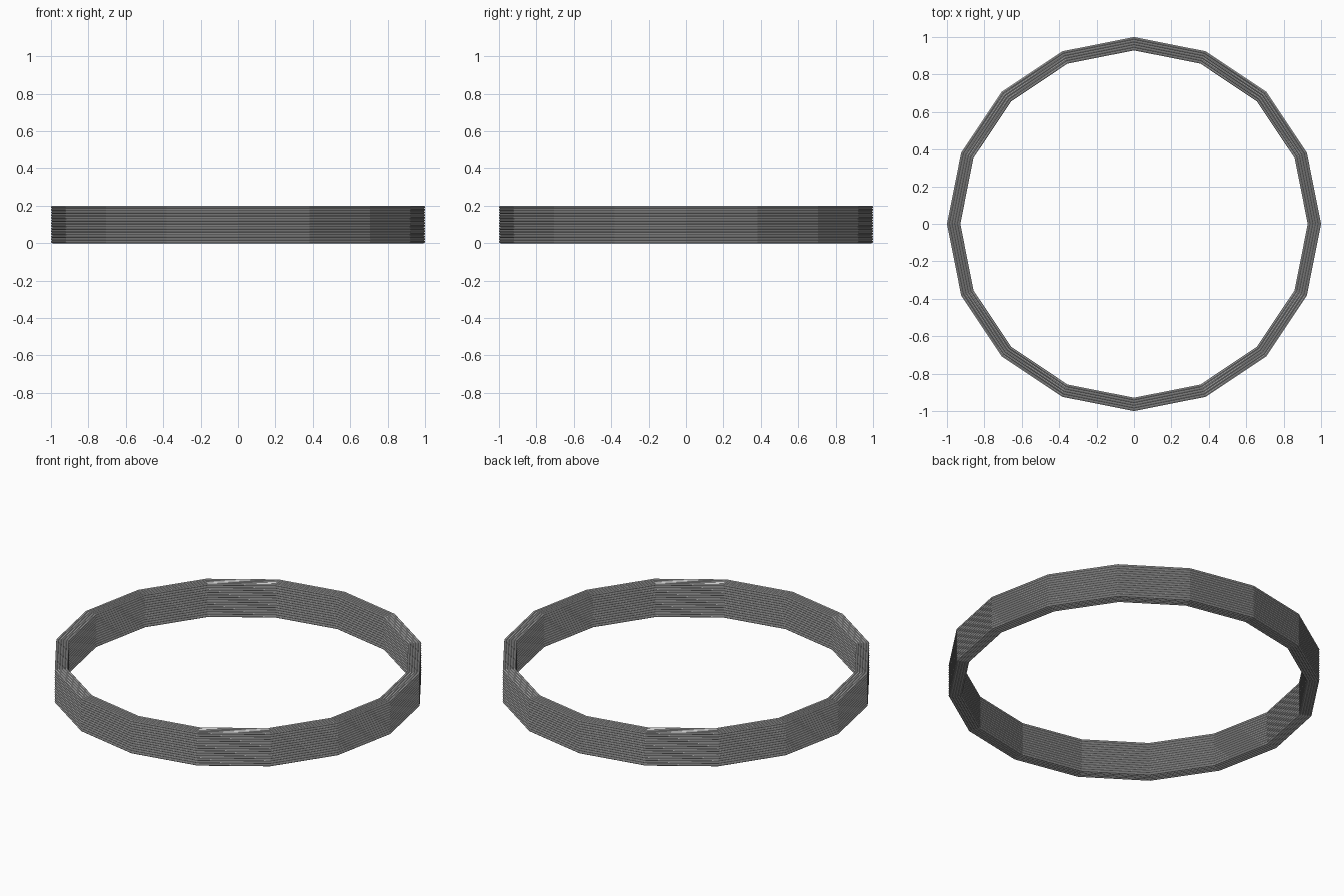
import bpy, bmesh, math

if "Cube" in bpy.data.objects:
    bpy.data.objects.remove(bpy.data.objects["Cube"])

SEGS, SIDES = 16, 8        # ring facets, strand facets
LAYERS, ROWS = 5, 14       # strands across and up
OUTER, HEIGHT = 1.0, 0.2
D = HEIGHT / ROWS          # strand diameter


def add_strand(bm, radius, z):
    """One closed 16-sided wire loop."""
    rings = []
    for i in range(SEGS):
        a = 2 * math.pi * i / SEGS
        ring = []
        for j in range(SIDES):
            t = 2 * math.pi * j / SIDES
            r = radius + D / 2 * math.cos(t)
            ring.append(bm.verts.new((r * math.cos(a), r * math.sin(a),
                                      z + D / 2 * math.sin(t))))
        rings.append(ring)
    for i in range(SEGS):
        p, q = rings[i], rings[(i + 1) % SEGS]
        for j in range(SIDES):
            k = (j + 1) % SIDES
            bm.faces.new((p[j], q[j], q[k], p[k]))


# Bundle of wire loops, one object per radial layer
for layer in range(LAYERS):
    bm = bmesh.new()
    for row in range(ROWS):
        add_strand(bm, OUTER - D * (layer + 0.5), D * (row + 0.5))
    bmesh.ops.recalc_face_normals(bm, faces=bm.faces)
    mesh = bpy.data.meshes.new("coil_layer_%d" % (layer + 1))
    bm.to_mesh(mesh)
    bm.free()
    obj = bpy.data.objects.new(mesh.name, mesh)
    bpy.context.collection.objects.link(obj)
